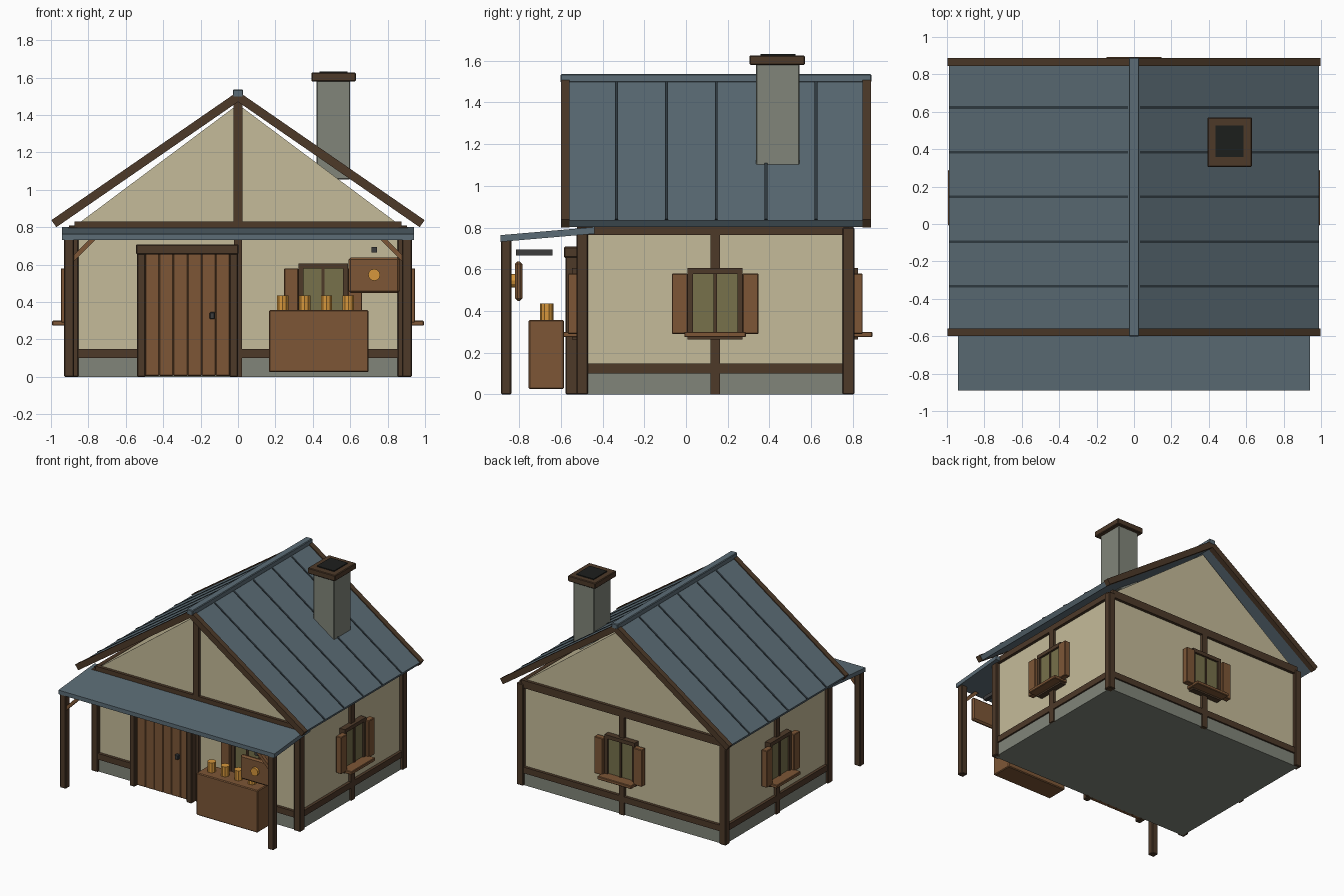
import bpy, math
from mathutils import Matrix, Vector

if "Cube" in bpy.data.objects:
    bpy.data.objects.remove(bpy.data.objects["Cube"])


def mat(name, r, g, b):
    m = bpy.data.materials.new(name)
    m.diffuse_color = [(c / 255) ** 2.2 for c in (r, g, b)] + [1]
    m.use_nodes = True
    m.node_tree.nodes["Principled BSDF"].inputs["Base Color"].default_value = m.diffuse_color
    return m


PLASTER = mat("plaster", 196, 186, 152)
TIMBER = mat("dark_timber", 78, 60, 45)
WOOD = mat("warm_wood", 124, 87, 57)
SLATE = mat("slate", 92, 108, 117)
SEAM = mat("dark_slate", 52, 62, 68)
STONE = mat("stone", 128, 132, 121)
GLASS = mat("glass", 118, 112, 76)
GOLD = mat("gold", 214, 150, 62)
IRON = mat("iron", 62, 62, 62)
SOOT = mat("soot", 34, 36, 34)


def mesh(name, verts, faces, material, bevel=0.0):
    me = bpy.data.meshes.new(name)
    me.from_pydata(verts, [], faces)
    me.materials.append(material)
    ob = bpy.data.objects.new(name, me)
    bpy.context.collection.objects.link(ob)
    if bevel:
        mod = ob.modifiers.new("chamfer", 'BEVEL')
        mod.width, mod.segments = bevel, 1
    return ob


def prism(name, pts, y0, y1, material, bevel=0.0, M=Matrix()):
    """Extrude a counter-clockwise xz outline from y0 to y1."""
    n = len(pts)
    v = [M @ Vector((x, y, z)) for y in (y0, y1) for x, z in pts]
    f = [list(range(n)), list(range(2 * n - 1, n - 1, -1))]
    f += [[(i + 1) % n, i, n + i, n + (i + 1) % n] for i in range(n)]
    return mesh(name, v, f, material, bevel)


def box(name, x0, x1, y0, y1, z0, z1, material, bevel=0.0, M=Matrix()):
    return prism(name, [(x0, z0), (x1, z0), (x1, z1), (x0, z1)], y0, y1, material, bevel, M)


def cylinder(name, loc, r, h, sides, material, rot=(0, 0, 0)):
    bpy.ops.mesh.primitive_cylinder_add(vertices=sides, radius=r, depth=h, location=loc, rotation=rot)
    ob = bpy.context.object
    ob.name = name
    ob.data.materials.append(material)
    return ob


B = 0.005

# Walls, plinth and gable infill
box("walls", -.88, .88, -.50, .78, .005, .80, PLASTER)
box("stone_plinth", -.89, .89, -.51, .79, 0, .105, STONE)
prism("gables", [(-.88, .80), (.88, .80), (0, 1.457)], -.50, .78, PLASTER)

# Timber frame
for sx in (-1, 1):
    for y in (-.4975, .7795):
        x0, x1 = sorted((sx * .853, sx * .91))
        box("corner_post", x0, x1, y - .028, y + .028, 0, .80, TIMBER, B)
    x0, x1 = sorted((sx * .87, sx * .903))
    box("side_mid_post", x0, x1, .118, .164, 0, .78, TIMBER)
    box("side_low_rail", x0, x1, -.48, .76, .10, .148, TIMBER)
    box("side_top_rail", x0, x1, -.50, .78, .765, .81, TIMBER)
for y0, y1, name in ((-.523, -.49, "front"), (.77, .803, "back")):
    box(name + "_mid_post", -.022, .022, y0, y1, 0, .78, TIMBER)
    box(name + "_top_rail", -.875, .875, y0, y1, .77, .83, TIMBER)
box("back_low_rail", -.86, .86, .77, .803, .10, .148, TIMBER)
box("front_low_rail_left", -.86, -.53, -.523, -.49, .10, .148, TIMBER)
box("front_low_rail_right", 0, .86, -.523, -.49, .10, .148, TIMBER)
box("gable_post", -.023, .023, -.525, -.49, .82, 1.47, TIMBER)

# Roof slopes, seams and barge boards, built along the slope line
A = math.atan2(.69, 1)
c, s = math.cos(A), math.sin(A)


def slope(top, length, thick, sx, start=0.0):
    """Outline of a board lying under the slope line from the apex."""
    a, b = (start * c, top - start * s), (length * c, top - length * s)
    pts = [a, (a[0], a[1] - thick / c), (b[0] - s * thick, b[1] - c * thick), b]
    return pts if sx > 0 else [(-x, z) for x, z in reversed(pts)]


for sx in (-1, 1):
    prism("roof_slope", slope(1.517, 1.203, .038, sx), -.59, .878, SLATE)
    for i in range(5):
        y = -.333 + i * .239
        prism("roof_seam", slope(1.523, 1.203, .02, sx, .04), y - .007, y + .007, SEAM)
    prism("front_barge_board", slope(1.526, 1.212, .046, sx), -.60, -.558, TIMBER)
    prism("back_barge_board", slope(1.526, 1.212, .046, sx), .846, .888, TIMBER)
box("ridge_cap", -.028, .028, -.602, .889, 1.495, 1.536, SLATE, B)

# Chimney
box("chimney_stack", .42, .60, .335, .545, 1.055, 1.59, STONE, B)
box("chimney_cap", .392, .63, .305, .57, 1.58, 1.626, TIMBER, B)
box("chimney_flue", .436, .586, .358, .526, 1.60, 1.633, SOOT)

# Porch awning with posts and braces
M = Matrix(((1, 0, 0, 0), (0, 1, 0, 0), (0, .086, 1, 0), (0, 0, 0, 1)))
box("awning", -.94, .94, -.89, -.44, .808, .84, SLATE, 0, M)
for sx in (-1, 1):
    x0, x1 = sorted((sx * .878, sx * .93))
    box("porch_post", x0, x1, -.888, -.838, 0, .745, TIMBER, B)
    pts = [(.88, .615), (.88, .65), (.785, .745), (.75, .745)]
    if sx > 0:
        pts.reverse()
    prism("porch_brace", [(sx * x, z) for x, z in reversed(pts)], -.876, -.85, WOOD)

# Door with planks, frame and knob
for i in range(6):
    x = -.497 + i * .0757
    box("door_plank", x, x + .0757, -.548, -.50, .005, .66, WOOD, .004)
box("door_jamb_left", -.54, -.495, -.578, -.49, 0, .67, TIMBER, B)
box("door_jamb_right", -.045, 0, -.578, -.49, 0, .67, TIMBER, B)
box("door_lintel", -.545, .003, -.585, -.49, .655, .708, TIMBER, B)
box("door_handle", -.152, -.122, -.572, -.54, .308, .346, IRON, B)


# Shuttered windows: local -y points out of the wall
def window(x, y, turn):
    M = Matrix.Translation((x, y, 0)) @ Matrix.Rotation(turn, 4, 'Z')
    box("window_glass", -.115, .115, -.03, .01, .29, .59, GLASS, 0, M)
    for sx in (-1, 1):
        x0, x1 = sorted((sx * .106, sx * .132))
        box("window_jamb", x0, x1, -.044, .01, .265, .605, TIMBER, 0, M)
        x0, x1 = sorted((sx * .132, sx * .208))
        box("shutter", x0, x1, -.067, -.02, .29, .58, WOOD, .004, M)
    box("window_head", -.132, .132, -.046, .01, .578, .607, TIMBER, 0, M)
    box("window_foot", -.132, .132, -.046, .01, .262, .29, TIMBER, 0, M)
    box("window_mullion", -.008, .008, -.038, .01, .28, .59, TIMBER, 0, M)
    box("window_sill", -.148, .148, -.114, .01, .274, .30, WOOD, .004, M)


window(.455, -.50, 0)
window(.88, .14, math.pi / 2)
window(0, .78, math.pi)
window(-.88, .14, -math.pi / 2)

# Serving counter with cups
box("counter", .165, .698, -.755, -.585, .025, .357, WOOD, .006)
for i in range(4):
    cylinder("cup", (.239 + i * .117, -.668, .395), .032, .08, 10, GOLD)

# Hanging sign on a bracket
box("sign_board", .59, .865, -.82, -.785, .448, .638, WOOD, .012)
cylinder("sign_disc", (.728, -.822, .545), .032, .034, 12, GOLD, (math.pi / 2, 0, 0))
box("sign_bracket", .714, .744, -.815, -.64, .665, .695, IRON)
